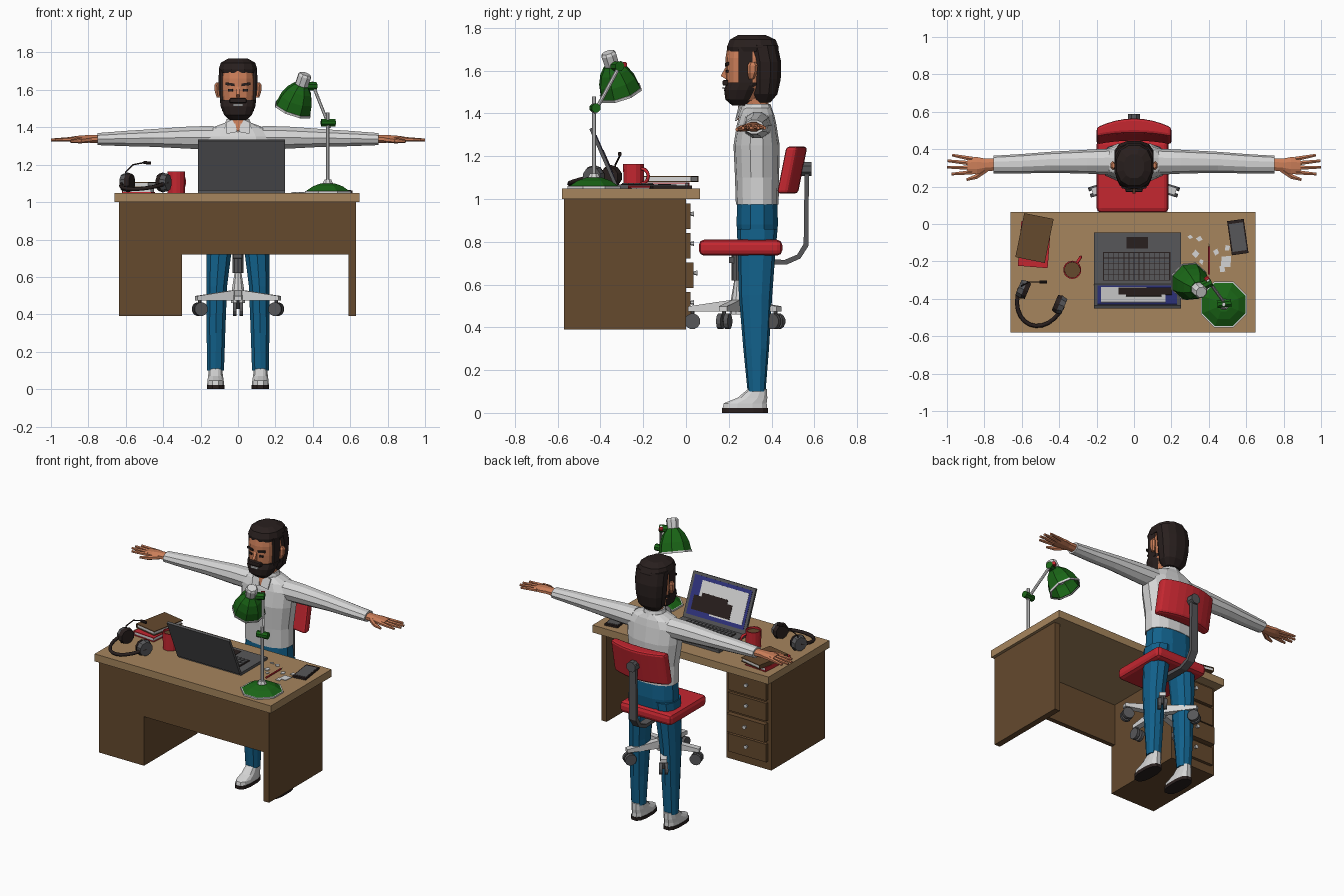
import bpy, bmesh, random
from math import sin, cos, pi, copysign
from mathutils import Matrix, Vector

random.seed(3)
COL = dict(light_wood=(.38, .235, .11), dark_wood=(.13, .067, .027), red=(.56, .02, .03),
           white=(.66, .66, .66), grey=(.095, .095, .1), black=(.022, .014, .013),
           blue=(.006, .12, .26), green=(.01, .13, .008), skin=(.6, .21, .1), navy=(.03, .035, .22))
MAT = {}
for k, c in COL.items():
    MAT[k] = bpy.data.materials.new(k)
    MAT[k].diffuse_color = (*c, 1)


def add(name, bm, mat, M=None, bevel=0):
    if M is not None:
        bm.transform(M)
    bmesh.ops.recalc_face_normals(bm, faces=bm.faces)
    me = bpy.data.meshes.new(name)
    bm.to_mesh(me)
    bm.free()
    me.materials.append(MAT[mat])
    ob = bpy.data.objects.new(name, me)
    bpy.context.collection.objects.link(ob)
    if bevel:
        b = ob.modifiers.new("bevel", 'BEVEL')
        b.width, b.segments = bevel, 2
    return ob


def boxes(name, items, mat, M=None, bevel=0):
    """items: (x0, x1, y0, y1, z0, z1) extents"""
    bm = bmesh.new()
    for x0, x1, y0, y1, z0, z1 in items:
        T = Matrix.Translation(((x0+x1)/2, (y0+y1)/2, (z0+z1)/2)) @ Matrix.Diagonal((x1-x0, y1-y0, z1-z0, 1))
        bmesh.ops.create_cube(bm, size=1, matrix=T)
    return add(name, bm, mat, M, bevel)


def loft(name, rings, mat, n=12, M=None, p=1.0):
    """rings: (z, cx, cy, rx, ry), p < 1 makes the section squarer"""
    bm, prev = bmesh.new(), None
    for i, (z, cx, cy, rx, ry) in enumerate(rings):
        a = [2*pi*(k+.5)/n for k in range(n)]
        cur = [bm.verts.new((cx+rx*copysign(abs(cos(t))**p, cos(t)),
                             cy+ry*copysign(abs(sin(t))**p, sin(t)), z)) for t in a]
        if prev:
            for k in range(n):
                bm.faces.new((prev[k], prev[(k+1) % n], cur[(k+1) % n], cur[k]))
        if i in (0, len(rings)-1):
            bm.faces.new(cur)
        prev = cur
    return add(name, bm, mat, M)


def aim(p0, p1):
    d = Vector(p1)-Vector(p0)
    return Matrix.Translation(p0) @ d.to_track_quat('Z', 'Y').to_matrix().to_4x4(), d.length


def rod(name, p0, p1, r0, mat, r1=None, n=8):
    M, l = aim(p0, p1)
    r1 = r0 if r1 is None else r1
    return loft(name, [(0, 0, 0, r0, r0), (l, 0, 0, r1, r1)], mat, n, M)


def pipe(name, pts, r, mat):
    cu = bpy.data.curves.new(name, 'CURVE')
    cu.dimensions, cu.bevel_depth, cu.bevel_resolution, cu.use_fill_caps = '3D', r, 1, True
    s = cu.splines.new('POLY')
    s.points.add(len(pts)-1)
    for q, c in zip(s.points, pts):
        q.co = (*c, 1)
    cu.materials.append(MAT[mat])
    ob = bpy.data.objects.new(name, cu)
    bpy.context.collection.objects.link(ob)


def slab(name, pts, depth, mat, bevel=0):
    """polygon extruded along the vector depth"""
    bm = bmesh.new()
    f = bm.faces.new([bm.verts.new(q) for q in pts])
    r = bmesh.ops.extrude_face_region(bm, geom=[f])
    bmesh.ops.translate(bm, vec=depth, verts=[v for v in r['geom'] if isinstance(v, bmesh.types.BMVert)])
    return add(name, bm, mat, None, bevel)


def spot(x, y, z, rot):
    return Matrix.Translation((x, y, z)) @ Matrix.Rotation(rot, 4, 'Z')


# Desk
boxes("desk_top", [(-.66, .65, -.58, .065, 1.0, 1.05)], "light_wood")
boxes("desk_body", [(-.635, -.3, -.57, 0, .39, 1), (.59, .63, -.57, 0, .39, 1),
                    (-.3, .59, -.57, -.54, .72, 1)], "dark_wood")
for i, out in enumerate((.02, .02, .035, .02)):
    z = .86-i*.138
    boxes("drawer", [(-.61, -.325, -.01, out, z, z+.12)], "dark_wood")
    rod("drawer_knob", (-.4675, out, z+.07), (-.4675, out+.018, z+.07), .008, "white", .013)

# Chair
boxes("seat", [(-.2, .185, .06, .45, .735, .81)], "red", None, .025)
xs = [-.2+i*.05 for i in range(9)]
back = slab("chair_back", [(x, .545-1.2*x*x, 1.025) for x in xs]
            + [(x, .465-.5*x*x, 1.025) for x in reversed(xs)], (0, 0, .22), "red", .015)
for v in back.data.vertices:
    v.co.y += (v.co.z-1.135)*.2
side = [(.2, .73), (.46, .715), (.52, .74), (.55, .79), (.555, 1.16), (.575, 1.16), (.572, .78),
        (.535, .722), (.47, .693), (.2, .7)]
slab("back_bracket", [(-.028, y, z) for y, z in side], (.05, 0, 0), "grey")
rod("bracket_knob", (0, .53, 1.14), (0, .587, 1.14), .035, "grey")
loft("gas_column", [(.62, 0, .245, .032, .032), (.74, 0, .245, .032, .032)], "grey", 10)
loft("lower_column", [(.46, 0, .245, .04, .04), (.53, 0, .245, .035, .035), (.63, 0, .245, .018, .018)], "white", 10)
for i in range(5):
    a = -pi/2+i*2*pi/5
    d, t, c = Vector((cos(a), sin(a), 0)), Vector((-sin(a), cos(a), 0)), Vector((0, .245, 0))
    w = t*.02
    q = c+d*.02
    e = c+d*.235
    slab("base_leg", [q-w+Vector((0, 0, .475)), e-w+Vector((0, 0, .475)),
                      e-w+Vector((0, 0, .498)), q-w+Vector((0, 0, .53))], w*2, "white")
    h = c+d*.215+Vector((0, 0, .428))
    rod("caster_stem", h, h+Vector((0, 0, .055)), .01, "grey")
    for s in (-1, 1):
        rod("caster_wheel", h+t*s*.007, h+t*s*.028, .037, "grey", n=12)

# Body, mirrored limbs
loft("shirt", [(.975, 0, .333, .165, .1), (1.1, 0, .332, .165, .103), (1.25, 0, .33, .187, .108),
               (1.35, 0, .33, .195, .092), (1.395, 0, .332, .15, .08), (1.425, 0, .333, .07, .066)], "white", 14, p=.85)
loft("collar", [(1.39, 0, .33, .085, .083), (1.445, 0, .33, .063, .064)], "white", 10)
loft("neck", [(1.36, 0, .33, .05, .055), (1.51, 0, .325, .055, .06)], "skin", 10)
slab("open_neck", [(-.032, .255, 1.447), (.032, .255, 1.447), (0, .245, 1.37)], (0, -.009, 0), "skin")
loft("hips", [(.78, 0, .335, .155, .085), (.88, 0, .333, .165, .1), (.99, 0, .333, .158, .096)], "blue", 12, p=.85)
for s in (-1, 1):
    slab("collar_flap", [(s*.02, .257, 1.448), (s*.065, .262, 1.425), (s*.06, .237, 1.365), (s*.005, .24, 1.375)],
         (0, -.008, 0), "white")
    loft("leg", [(.1, s*.12, .33, .047, .042), (.3, s*.118, .328, .052, .06), (.55, s*.114, .325, .058, .078),
                 (.75, s*.1, .33, .07, .088), (.86, s*.09, .333, .078, .095)], "blue", 10, p=.85)
    loft("sole", [(0, s*.12, .275, .048, .11), (.022, s*.12, .275, .048, .11)], "black", 12, p=.75)
    loft("shoe", [(.022, s*.12, .275, .046, .107), (.045, s*.12, .277, .045, .103),
                  (.07, s*.12, .31, .041, .072), (.112, s*.12, .335, .036, .045)], "white", 12, p=.8)
    # local x -> up, local y -> depth, local z -> outward
    M = Matrix(((0, 0, s, 0), (0, 1, 0, 0), (1, 0, 0, 0), (0, 0, 0, 1)))
    loft("sleeve", [(.13, 1.345, .333, .065, .07), (.25, 1.345, .333, .063, .064), (.45, 1.343, .33, .05, .056),
                    (.6, 1.34, .322, .043, .052), (.75, 1.337, .318, .034, .047)], "white", 10, M)
    loft("palm", [(.74, 1.337, .318, .024, .034), (.8, 1.338, .315, .022, .038), (.84, 1.338, .312, .02, .05),
                  (.89, 1.337, .312, .014, .046)], "skin", 8, M)
    for y0, x1, y1 in ((.348, .972, .368), (.324, .997, .338), (.3, 1.0, .304), (.277, .975, .267)):
        rod("finger", (s*.865, y0, 1.337), (s*x1, y1, 1.332), .0135, "skin", .008, 6)
    rod("thumb", (s*.79, .292, 1.335), (s*.845, .252, 1.328), .017, "skin", .014, 6)
    rod("thumb_tip", (s*.843, .253, 1.328), (s*.895, .237, 1.325), .014, "skin", .008, 6)
    # Face and hair sides
    loft("ear", [(1.56, s*.105, .305, .01, .012), (1.59, s*.112, .31, .014, .022),
                 (1.625, s*.114, .312, .014, .024), (1.64, s*.11, .312, .008, .015)], "skin", 6)
    boxes("sideburn", [(s*.088-.007, s*.088+.007, .245, .31, 1.53, 1.71)], "black")
    boxes("eye", [(-.013, .013, -.0045, .0045, -.006, .006)], "black", spot(s*.04, .191, 1.598, s*.2))
    boxes("eyebrow", [(-.024, .024, -.0045, .0045, -.007, .007)], "black",
          spot(s*.042, .191, 1.63, s*.2) @ Matrix.Rotation(-s*.12, 4, 'Y'))

# Head
loft("head", [(1.46, 0, .265, .06, .07), (1.52, 0, .285, .085, .095), (1.6, 0, .3, .094, .115),
              (1.66, 0, .3, .094, .115), (1.72, 0, .3, .085, .105)], "skin", 14, p=.85)
slab("nose", [(-.009, .19, 1.625), (-.009, .162, 1.575), (-.009, .19, 1.558)], (.018, 0, 0), "skin")
loft("beard", [(1.438, 0, .25, .045, .035), (1.465, 0, .25, .075, .066), (1.51, 0, .262, .094, .084),
               (1.545, 0, .278, .099, .088)], "black", 14, p=.85)
boxes("moustache", [(-.045, .045, .171, .2, 1.53, 1.556)], "black", None, .006)
boxes("mouth", [(-.026, .026, .17, .179, 1.513, 1.524)], "white")
loft("back_hair", [(1.45, 0, .36, .055, .035), (1.49, 0, .366, .088, .063), (1.56, 0, .37, .1, .075),
                   (1.64, 0, .37, .107, .077), (1.72, 0, .355, .105, .075)], "black", 12, p=.85)
loft("top_hair", [(1.69, 0, .312, .1, .121), (1.71, 0, .312, .106, .125), (1.745, 0, .312, .095, .11),
                  (1.767, 0, .308, .055, .065)], "black", 12, p=.85)

# Laptop
boxes("laptop_base", [(-.215, .25, -.325, -.045, 1.05, 1.068)], "grey")
boxes("keyboard_bed", [(-.165, .195, -.303, -.15, 1.066, 1.07)], "black")
boxes("keys", [(-.16+c*.027, -.137+c*.027, -.3+r*.03, -.274+r*.03, 1.068, 1.074)
               for r in range(5) for c in range(13)], "grey")
boxes("trackpad", [(-.04, .075, -.13, -.07, 1.066, 1.07)], "black")
L = Matrix.Translation((.0175, -.325, 1.066)) @ Matrix.Rotation(.41, 4, 'X')
boxes("laptop_lid", [(-.2325, .2325, -.012, .004, 0, .29)], "grey", L)
boxes("screen", [(-.213, .213, .003, .006, .025, .272)], "navy", L)
boxes("screen_window", [(-.195, .15, .004, .008, .09, .25), (-.195, .05, .004, .008, .05, .09)], "white", L)
boxes("screen_panel", [(-.1, .185, .005, .01, .06, .15), (-.06, .13, .005, .01, .15, .175)], "black", L)

# Lamp
loft("lamp_foot_rim", [(1.05, .48, -.43, .133, .133), (1.06, .48, -.43, .133, .133)], "white", 8)
loft("lamp_foot", [(1.06, .48, -.43, .125, .125), (1.085, .48, -.43, .085, .085), (1.1, .48, -.43, .04, .04)], "green", 8)
loft("lamp_foot_cap", [(1.1, .48, -.43, .03, .03), (1.12, .48, -.43, .02, .02)], "white", 8)
rod("lamp_post", (.48, -.43, 1.1), (.48, -.43, 1.48), .011, "white")
rod("lower_joint", (.445, -.43, 1.425), (.52, -.42, 1.425), .022, "green")
rod("lamp_arm", (.49, -.43, 1.4), (.395, -.3, 1.64), .009, "white")
rod("upper_joint", (.415, -.31, 1.62), (.36, -.335, 1.62), .024, "green")
rod("joint_screw", (.4, -.285, 1.628), (.38, -.3, 1.628), .013, "red")
S, l = aim((.36, -.365, 1.685), (.292, -.303, 1.49))
loft("shade_cap", [(0, 0, 0, .03, .03), (.012, 0, 0, .038, .038), (.08, 0, 0, .036, .036)], "white", 8, S)
loft("shade", [(.065, 0, 0, .04, .04), (.1, 0, 0, .07, .07), (.15, 0, 0, .092, .092), (l-.008, 0, 0, .102, .102),
               (l-.008, 0, 0, .096, .096), (.15, 0, 0, .086, .086), (.1, 0, 0, .06, .06)], "green", 8, S)
loft("shade_rim", [(l-.012, 0, 0, .097, .097), (l-.012, 0, 0, .106, .106), (l, 0, 0, .106, .106),
                   (l, 0, 0, .097, .097)], "white", 8, S).data.polygons
rim = bpy.data.objects["shade_rim"].data
bm = bmesh.new()
bm.from_mesh(rim)
bmesh.ops.delete(bm, geom=[f for f in bm.faces if len(f.verts) == 8], context='FACES_ONLY')
bm.to_mesh(rim)
bm.free()
loft("bulb", [(.09, 0, 0, .02, .02), (.14, 0, 0, .035, .035), (.17, 0, 0, .015, .015)], "white", 8, S)

# Headset
A, B = Vector((-.59, -.35, 1.105)), Vector((-.4, -.43, 1.105))
u = (B-A).normalized()
v = Vector((u.y, -u.x, 0))
mid = (A+B)/2
pipe("headband", [mid-u*.125*cos(pi*i/12)+v*.16*sin(pi*i/12)+Vector((0, 0, -.035*sin(pi*i/12)))
                  for i in range(13)], .011, "black")
for c, d in ((A, u), (B, -u)):
    rod("ear_cup", c-d*.03, c, .045, "grey", .052, 10)
    rod("ear_pad", c, c+d*.025, .054, "black", .046, 10)
pipe("microphone_arm", [A-u*.02, (-.6, -.33, 1.16), (-.56, -.31, 1.2), (-.5, -.31, 1.212)], .004, "black")
rod("microphone", (-.505, -.31, 1.212), (-.465, -.31, 1.208), .009, "black")

# Mug
loft("mug", [(1.05, -.33, -.245, .047, .047), (1.163, -.33, -.245, .049, .049), (1.163, -.33, -.245, .042, .042),
             (1.13, -.33, -.245, .041, .041)], "red", 14)
loft("coffee", [(1.132, -.33, -.245, .041, .041), (1.15, -.33, -.245, .042, .042)], "dark_wood", 14)
h = Vector((.55, .83, 0))
pipe("mug_handle", [Vector((-.33, -.245, 1.107))+h*(.045+.038*sin(pi*i/6))+Vector((0, 0, .035*cos(pi*i/6)))
                    for i in range(7)], .008, "red")

# Books
for x, y, z, a, m in ((-.532, -.11, 1.05, -.08, "red"), (-.532, -.075, 1.079, -.2, "dark_wood")):
    M = spot(x, y, z, a)
    boxes("book_cover", [(-.08, .08, -.12, .12, 0, .005), (-.08, .08, -.12, .12, .023, .028),
                         (-.08, -.075, -.12, .12, .005, .023)], m, M)
    boxes("book_pages", [(-.075, .075, -.115, .115, .005, .023)], "white", M)

# Phone, pencil and paper scraps
P = spot(.555, -.07, 1.05, .14)
boxes("phone", [(-.045, .045, -.092, .092, 0, .012)], "black", P)
boxes("phone_screen", [(-.038, .038, -.075, .075, .01, .014)], "grey", P)
rod("pencil", (.4, -.12, 1.056), (.4, -.27, 1.056), .006, "red", n=6)
rod("pencil_tip", (.4, -.12, 1.056), (.4, -.1, 1.056), .006, "light_wood", .001, 6)
for x, y, r in ((.3, -.07, .015), (.35, -.08, .018), (.33, -.16, .02), (.44, -.15, .017), (.5, -.13, .02),
                (.49, -.2, .036), (.47, -.24, .02), (.36, -.2, .016), (.52, -.06, .014)):
    a = random.random()*6
    slab("paper_scrap", [(x+r*random.uniform(.7, 1.2)*cos(a+k*1.57), y+r*random.uniform(.7, 1.2)*sin(a+k*1.57), 1.05)
                         for k in range(4)], (0, 0, .004), "white")
